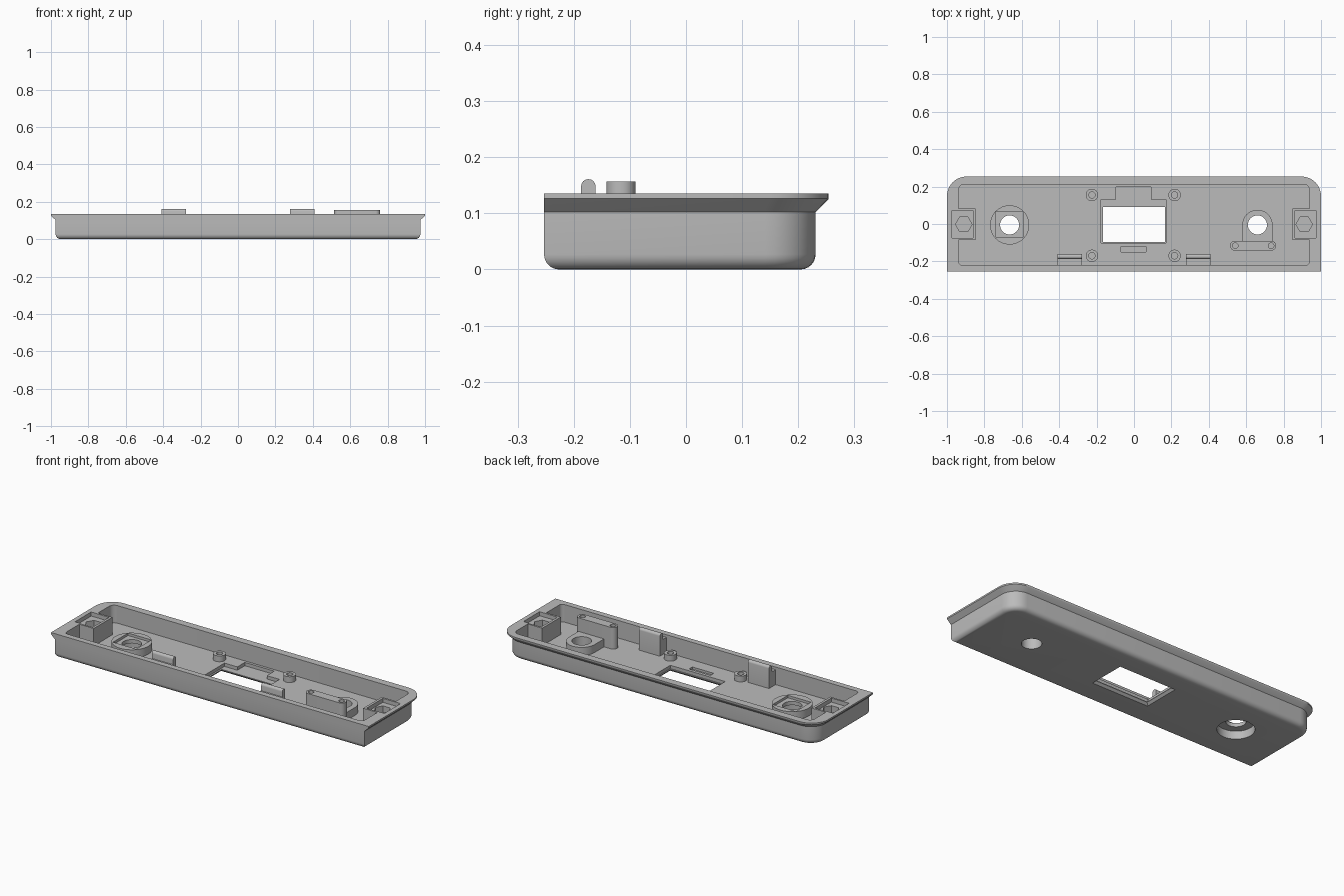
import bpy, bmesh, math

if "Cube" in bpy.data.objects:
    bpy.data.objects.remove(bpy.data.objects["Cube"])

mat = bpy.data.materials.new("grey_plastic")
mat.diffuse_color = (0.5, 0.5, 0.5, 1)
mat.use_nodes = True
mat.node_tree.nodes["Principled BSDF"].inputs["Base Color"].default_value = mat.diffuse_color


def loft(name, rings):
    """Closed solid through equal-length rings of 3D points."""
    bm = bmesh.new()
    vs = [[bm.verts.new(p) for p in r] for r in rings]
    n = len(vs[0])
    for a, b in zip(vs, vs[1:]):
        for i in range(n):
            j = (i + 1) % n
            bm.faces.new((a[i], a[j], b[j], b[i]))
    bm.faces.new(vs[0][::-1])
    bm.faces.new(vs[-1])
    bmesh.ops.recalc_face_normals(bm, faces=bm.faces)
    me = bpy.data.meshes.new(name)
    bm.to_mesh(me)
    bm.free()
    ob = bpy.data.objects.new(name, me)
    bpy.context.collection.objects.link(ob)
    me.materials.append(mat)
    return ob


def outline(x0, x1, y0, y1, rf=0, rb=0, seg=8):
    """Rectangle with front corner radius rf and back corner radius rb."""
    pts = []
    for cx, cy, r, a0 in ((x1 - rf, y0 + rf, rf, -90), (x1 - rb, y1 - rb, rb, 0),
                          (x0 + rb, y1 - rb, rb, 90), (x0 + rf, y0 + rf, rf, 180)):
        for i in range(seg + 1 if r else 1):
            a = math.radians(a0 + 90 * i / seg)
            pts.append((cx + r * math.cos(a), cy + r * math.sin(a)))
    return pts


def circle(x, y, r, n=32):
    return [(x + r * math.cos(2 * math.pi * i / n), y + r * math.sin(2 * math.pi * i / n))
            for i in range(n)]


def prism(name, pts, z0, z1):
    return loft(name, [[(x, y, z) for x, y in pts] for z in (z0, z1)])


def block(name, x0, x1, y0, y1, z0, z1):
    return prism(name, outline(x0, x1, y0, y1), z0, z1)


def cut(ob, *cutters):
    for c in cutters:
        m = ob.modifiers.new("cut", "BOOLEAN")
        m.operation, m.solver, m.object = "DIFFERENCE", "EXACT", c
        bpy.context.view_layer.objects.active = ob
        bpy.ops.object.modifier_apply(modifier=m.name)
        bpy.data.objects.remove(c)


FLOOR = 0.035
BASE = FLOOR - 0.002

# tray shell: rounded base edge, straight wall, flared rim
rings = []
for i in range(7):
    a = math.radians(90 * i / 6)
    d, z = 0.027 * (1 - math.sin(a)), 0.027 * (1 - math.cos(a))
    rings.append((0.975 - d, -0.253 + d, 0.231 - d, 0.09 - d, z))
rings += [(0.975, -0.253, 0.231, 0.09, 0.102),
          (0.998, -0.253, 0.253, 0.105, 0.124),
          (1.0, -0.253, 0.254, 0.105, 0.126),
          (1.0, -0.253, 0.254, 0.105, 0.135)]
shell = loft("tray_shell", [[(x, y, z) for x, y in outline(-w, w, f, b, 0, r)]
                            for w, f, b, r, z in rings])
cut(shell,
    prism("cavity", outline(-0.938, 0.938, -0.22, 0.212, 0.02, 0.03), FLOOR, 0.2),
    # display window with recessed seat and flared lower edge
    block("window_seat", -0.176, 0.17, -0.102, 0.13, 0.016, 0.1),
    block("window_neck", -0.095, 0.09, 0.1, 0.197, 0.016, 0.1),
    block("window_hole", -0.167, 0.165, -0.097, 0.092, -0.1, 0.1),
    loft("window_flare", [[(x, y, z) for x, y in outline(-0.167 - e, 0.165 + e, -0.097 - e, 0.092 + e)]
                          for e, z in ((0.016, -0.004), (0, 0.012))]),
    block("floor_slot", -0.07, 0.065, -0.15, -0.12, 0.022, 0.1),
    prism("counterbore", circle(-0.665, -0.005, 0.095), -0.1, 0.1),
    prism("sensor_hole", circle(0.66, -0.005, 0.051), -0.1, 0.1))

# round knob boss: square top recess, hollow underside
boss = prism("knob_boss", circle(-0.665, -0.005, 0.105), BASE, 0.08)
cut(boss,
    prism("bore", circle(-0.665, -0.005, 0.095), -0.1, 0.045),
    block("top_recess", -0.738, -0.592, -0.07, 0.066, 0.066, 0.2),
    prism("hole", circle(-0.665, -0.005, 0.051), -0.1, 0.2))

# arched sensor collar
arch = [(0.66 + 0.081 * math.cos(math.pi * i / 16), -0.005 + 0.081 * math.sin(math.pi * i / 16))
        for i in range(17)] + [(0.579, -0.1), (0.741, -0.1)]
collar = prism("sensor_collar", arch, BASE, 0.08)
cut(collar, prism("hole", circle(0.66, -0.005, 0.051), -0.1, 0.2))

# upright plate with two screw holes
plate = prism("sensor_plate", outline(0.514, 0.76, -0.142, -0.09, 0.025, 0.025), BASE, 0.157)
cut(plate, *[prism("hole", circle(x, -0.116, 0.015, 20), 0.09, 0.2) for x in (0.541, 0.733)])

# screw posts around the window
for x in (-0.225, 0.217):
    for y in (-0.17, 0.155):
        post = prism("screw_post", circle(x, y, 0.033, 24), BASE, 0.068)
        cut(post, prism("hole", circle(x, y, 0.017, 20), 0.04, 0.1))

for s in (-1, 1):
    # end blocks with square recess and hexagonal pocket
    x0, x1 = sorted((s * 0.848, s * 0.96))
    end = block("end_block", x0, x1, -0.086, 0.082, BASE, 0.1345)
    r0, r1 = sorted((s * 0.862, s * 0.974))
    for ob in (end, shell):
        cut(ob, block("recess", r0, r1, -0.075, 0.071, 0.112, 0.2),
            prism("pocket", circle(s * 0.91, -0.002, 0.044, 6), 0.07, 0.2))

    # snap tabs on the front wall, with rounded tips
    a, b = sorted((s * 0.277, s * 0.41))
    block("tab_base", a, b, -0.222, -0.17, BASE, 0.12)
    prof = [(-0.161, BASE), (-0.161, 0.148)]
    prof += [(-0.174 + 0.013 * math.cos(math.pi * i / 8), 0.148 + 0.013 * math.sin(math.pi * i / 8))
             for i in range(1, 9)] + [(-0.187, BASE)]
    loft("snap_tab", [[(x, y, z) for y, z in prof] for x in (a, b)])

for ob in bpy.context.scene.objects:
    bpy.ops.object.select_all(action="DESELECT")
    ob.select_set(True)
    bpy.context.view_layer.objects.active = ob
    bpy.ops.object.shade_smooth_by_angle(angle=math.radians(30))
